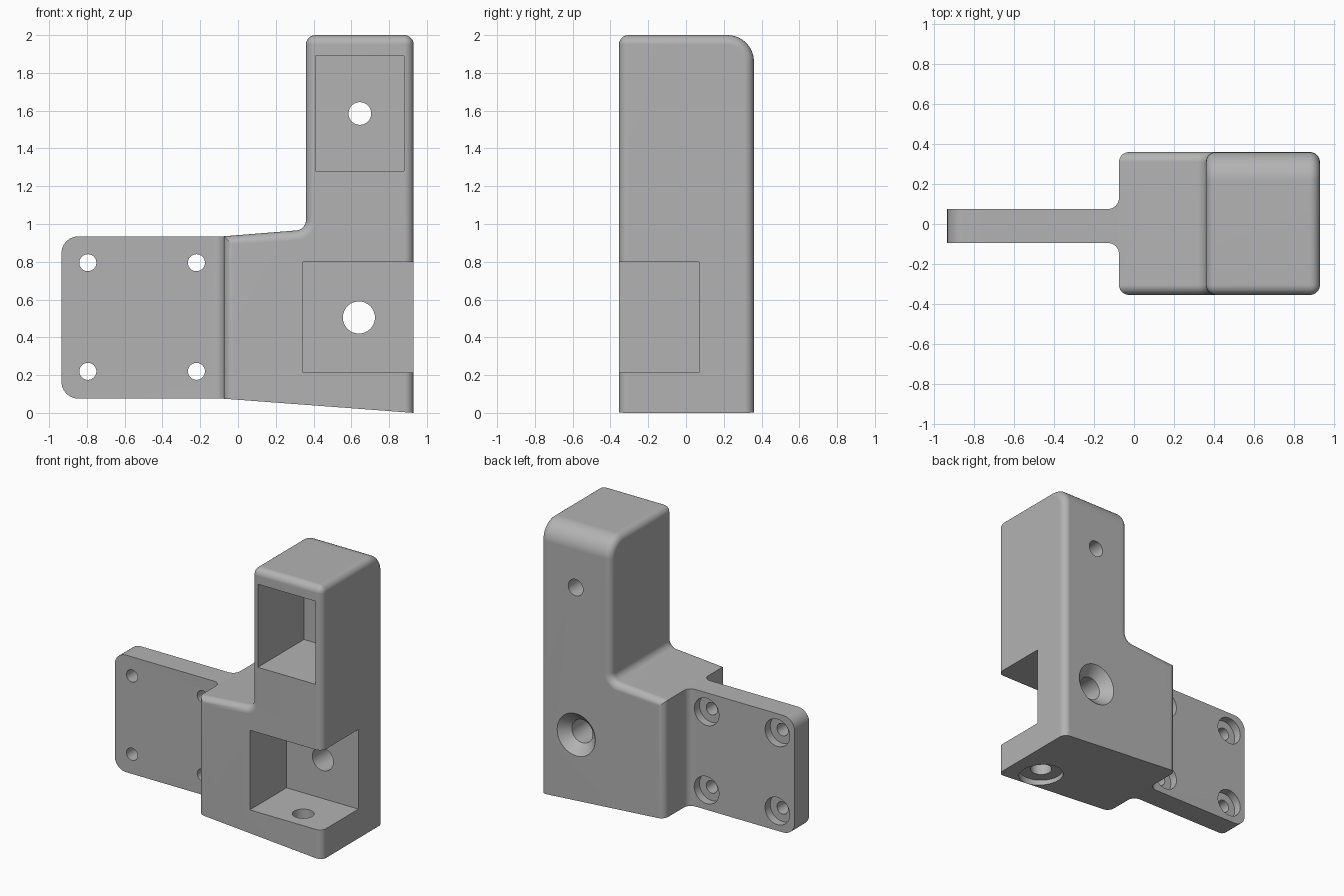
import bpy, bmesh, math
from mathutils import Vector

cube = bpy.data.objects.get("Cube")
if cube:
    bpy.data.objects.remove(cube, do_unlink=True)

GREY = (0.45, 0.45, 0.45, 1)
mat = bpy.data.materials.new("plain grey")
mat.use_nodes = True
mat.diffuse_color = GREY
mat.node_tree.nodes["Principled BSDF"].inputs["Base Color"].default_value = GREY


def make(name, bm):
    bmesh.ops.recalc_face_normals(bm, faces=bm.faces)
    mesh = bpy.data.meshes.new(name)
    bm.to_mesh(mesh)
    bm.free()
    mesh.materials.append(mat)
    ob = bpy.data.objects.new(name, mesh)
    bpy.context.collection.objects.link(ob)
    return ob


def prism(points, direction):
    """Extrude a flat outline along a direction."""
    bm = bmesh.new()
    face = bm.faces.new([bm.verts.new(p) for p in points])
    new = bmesh.ops.extrude_face_region(bm, geom=[face])["geom"]
    verts = [g for g in new if isinstance(g, bmesh.types.BMVert)]
    bmesh.ops.translate(bm, verts=verts, vec=direction)
    bmesh.ops.recalc_face_normals(bm, faces=bm.faces)
    return bm


def round_edges(bm, test, radius, segments=6):
    edges = [e for e in bm.edges if test(e, *[v.co for v in e.verts])]
    bmesh.ops.bevel(bm, geom=edges, offset=radius, offset_type='OFFSET',
                    segments=segments, profile=0.5, affect='EDGES', clamp_overlap=False)


def box(name, low, high):
    bm = bmesh.new()
    bmesh.ops.create_cube(bm, size=1)
    low, high = Vector(low), Vector(high)
    for v in bm.verts:
        v.co = (low + high) / 2 + v.co * (high - low)
    return make(name, bm)


def drill(name, start, end, r1, r2=None):
    """Round or conical cutter between two points."""
    start, end = Vector(start), Vector(end)
    axis = end - start
    bm = bmesh.new()
    bmesh.ops.create_cone(bm, cap_ends=True, segments=48, radius1=r1,
                          radius2=r1 if r2 is None else r2, depth=axis.length)
    bm.transform(axis.to_track_quat('Z', 'Y').to_matrix().to_4x4())
    bmesh.ops.translate(bm, verts=bm.verts, vec=(start + end) / 2)
    return make(name, bm)


def combine(target, tool, operation):
    tool.hide_render = True
    mod = target.modifiers.new(operation, 'BOOLEAN')
    mod.operation, mod.solver, mod.object = operation, 'EXACT', tool
    bpy.context.view_layer.objects.active = target
    bpy.ops.object.modifier_apply(modifier=mod.name)
    bpy.data.objects.remove(tool, do_unlink=True)


FRONT, BACK = -0.355, 0.36
LEFT, SIDE, TOWER = -0.075, 0.93, 0.36
LOW, STEP = 0.075, 0.935

# L-shaped body with a tall tower
outline = [(LEFT, LOW), (SIDE, 0), (SIDE, 2), (TOWER, 2), (TOWER, 0.97), (LEFT, STEP)]
bm = prism([(x, FRONT, z) for x, z in outline], (0, BACK - FRONT, 0))
round_edges(bm, lambda e, a, b: min(a.z, b.z) > 1.99 and min(a.y, b.y) > 0.3, 0.14, 8)
round_edges(bm, lambda e, a, b: all(abs(p.x - TOWER) < 0.01 and abs(p.z - 0.97) < 0.01
                                    for p in (a, b)), 0.05)


def outer_edge(e, a, b):
    bottom = max(a.z, b.z) < 0.08
    step_end = max(a.x, b.x) < LEFT + 0.01 and min(a.z, b.z) > 0.9
    return e.calc_face_angle(0) > math.radians(45) and not bottom and not step_end


round_edges(bm, outer_edge, 0.05)
bracket = make("bracket", bm)

# Mounting plate flaring into the body, with rounded outer corners
FLARE = 0.055
P_FRONT, P_BACK, P_END = -0.095, 0.075, -0.935
arc = [(LEFT - FLARE + FLARE * math.sin(t), FLARE * (1 - math.cos(t)))
       for t in [i * math.pi / 12 for i in range(7)]] + [(LEFT + 0.045, FLARE)]
plan = [(P_END, P_FRONT)] + [(x, P_FRONT - d) for x, d in arc]
plan += [(x, P_BACK + d) for x, d in reversed(arc)] + [(P_END, P_BACK)]
bm = prism([(x, y, LOW) for x, y in plan], (0, 0, STEP - LOW))
round_edges(bm, lambda e, a, b: max(a.x, b.x) < P_END + 0.01 and abs(a.y - b.y) > 0.1, 0.09)
combine(bracket, make("mounting_plate", bm), 'UNION')

# Open corner pocket and tower window
combine(bracket, box("pocket", (0.345, -0.6, 0.215), (1.2, 0.07, 0.8)), 'DIFFERENCE')
combine(bracket, box("window", (0.41, -0.6, 1.28), (0.88, 0.18, 1.89)), 'DIFFERENCE')

# Counterbored screw holes in the plate
for x in (-0.795, -0.22):
    for z in (0.22, 0.795):
        combine(bracket, drill("screw_hole", (x, -0.3, z), (x, 0.3, z), 0.045), 'DIFFERENCE')
        combine(bracket, drill("counterbore", (x, P_BACK - 0.06, z), (x, 0.3, z), 0.1), 'DIFFERENCE')

# Holes through the back wall, the lower one countersunk
combine(bracket, drill("tower_hole", (0.645, 0.1, 1.585), (0.645, 0.5, 1.585), 0.06), 'DIFFERENCE')
combine(bracket, drill("back_hole", (0.64, 0, 0.505), (0.64, 0.5, 0.505), 0.085), 'DIFFERENCE')
combine(bracket, drill("countersink", (0.64, BACK - 0.07, 0.505), (0.64, BACK + 0.03, 0.505),
                       0.085, 0.185), 'DIFFERENCE')

# Counterbored hole through the pocket floor
combine(bracket, drill("floor_hole", (0.67, -0.2, -0.1), (0.67, -0.2, 0.3), 0.073), 'DIFFERENCE')
combine(bracket, drill("floor_counterbore", (0.67, -0.2, -0.1), (0.67, -0.2, 0.065), 0.153), 'DIFFERENCE')

# Smooth roundings, crisp edges
bpy.ops.object.select_all(action='DESELECT')
bracket.select_set(True)
bpy.context.view_layer.objects.active = bracket
bpy.ops.object.shade_smooth_by_angle(angle=math.radians(30))
normals = bracket.modifiers.new("even shading", 'WEIGHTED_NORMAL')
normals.keep_sharp = True
